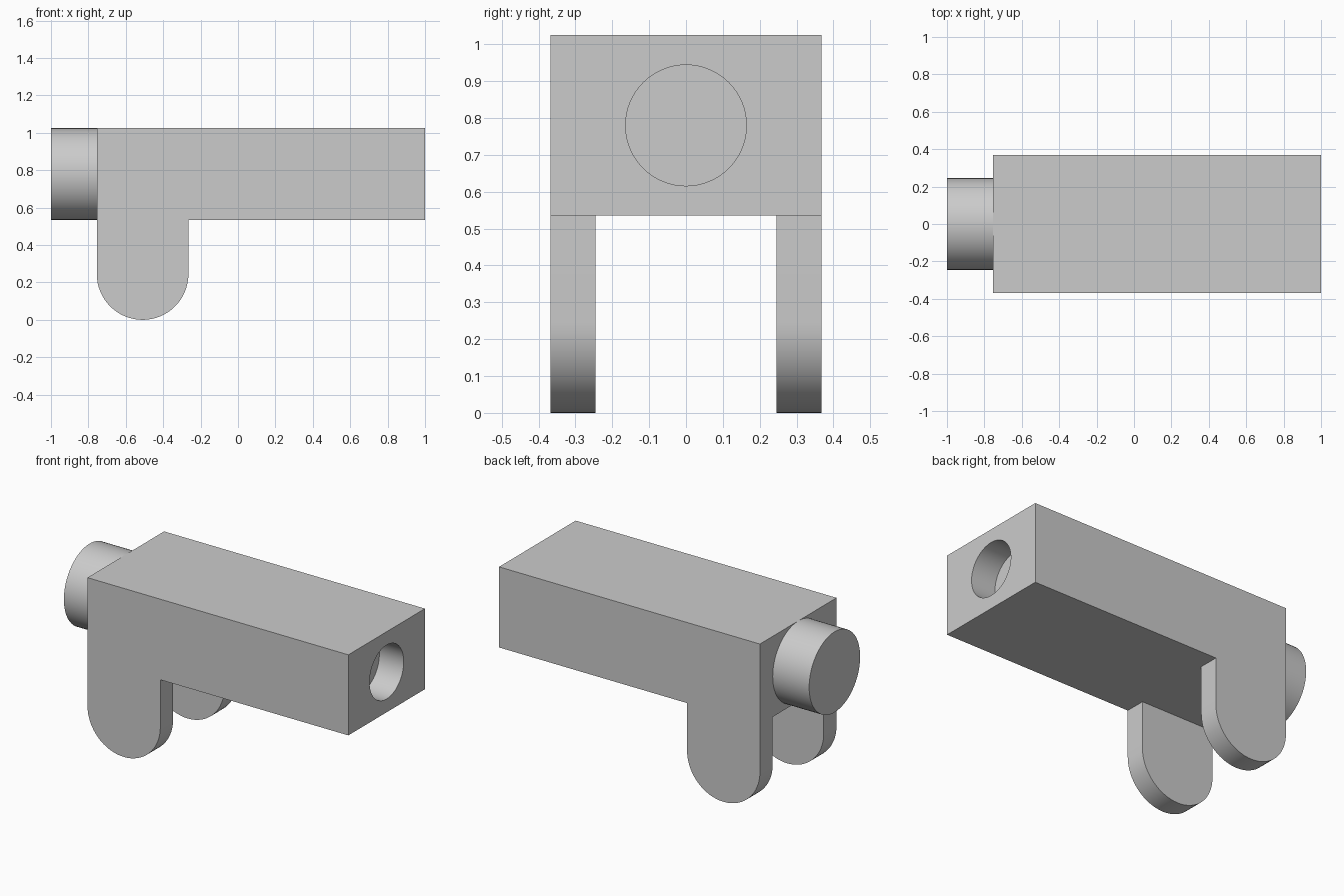
import bpy, bmesh
from math import pi, cos, sin, radians
from mathutils import Matrix

if "Cube" in bpy.data.objects:
    bpy.data.objects.remove(bpy.data.objects["Cube"], do_unlink=True)

# Overall sizes
BACK, FRONT = -0.755, 1.0       # housing ends along x
HALF_W = 0.368                  # housing half width
BOTTOM, TOP = 0.535, 1.025
R = 0.245                       # radius of plug and leg ends
AXIS_Z = (BOTTOM + TOP) / 2
HOLE_R, HOLE_DEPTH = 0.164, 0.164

grey = bpy.data.materials.new("light grey")
grey.use_nodes = True
colour = (0.6, 0.6, 0.6, 1)
grey.diffuse_color = colour
grey.node_tree.nodes["Principled BSDF"].inputs["Base Color"].default_value = colour


def finish(name, bm):
    bmesh.ops.recalc_face_normals(bm, faces=bm.faces)
    mesh = bpy.data.meshes.new(name)
    bm.to_mesh(mesh)
    bm.free()
    mesh.materials.append(grey)
    obj = bpy.data.objects.new(name, mesh)
    bpy.context.collection.objects.link(obj)
    return obj


def prism(name, profile, y0, y1):
    """Extrude an x-z outline along y."""
    bm = bmesh.new()
    face = bm.faces.new([bm.verts.new((x, y0, z)) for x, z in profile])
    ext = bmesh.ops.extrude_face_region(bm, geom=[face])["geom"]
    verts = [v for v in ext if isinstance(v, bmesh.types.BMVert)]
    bmesh.ops.translate(bm, verts=verts, vec=(0, y1 - y0, 0))
    return finish(name, bm)


def rod(name, radius, x0, x1):
    """Cylinder along x on the housing axis."""
    bm = bmesh.new()
    place = Matrix.Translation(((x0 + x1) / 2, 0, AXIS_Z)) @ Matrix.Rotation(pi / 2, 4, "Y")
    bmesh.ops.create_cone(bm, cap_ends=True, segments=64, radius1=radius,
                          radius2=radius, depth=x1 - x0, matrix=place)
    return finish(name, bm)


def combine(target, tool, operation):
    mod = target.modifiers.new(operation.lower(), "BOOLEAN")
    mod.operation, mod.object, mod.solver = operation, tool, "EXACT"
    bpy.context.view_layer.objects.active = target
    bpy.ops.object.modifier_apply(modifier=mod.name)
    bpy.data.objects.remove(tool, do_unlink=True)


# Long rectangular housing
housing = prism("housing", [(BACK, BOTTOM), (FRONT, BOTTOM), (FRONT, TOP), (BACK, TOP)],
                -HALF_W, HALF_W)

# Two round-ended legs, one on each side, joined to the housing
steps = 32
arc = [(BACK + R - R * cos(pi * i / steps), R - R * sin(pi * i / steps))
       for i in range(steps + 1)]
outline = arc + [(BACK + 2 * R, AXIS_Z), (BACK, AXIS_Z)]
for side in (-1, 1):
    leg = prism("leg", outline, side * R, side * HALF_W)
    combine(housing, leg, "UNION")

# Blind round socket in the far end
combine(housing, rod("socket_cutter", HOLE_R, FRONT - HOLE_DEPTH, FRONT + 0.1), "DIFFERENCE")

# Round plug on the other end
plug = rod("plug", R, -1.0, BACK)

for obj in (housing, plug):
    bpy.ops.object.select_all(action="DESELECT")
    obj.select_set(True)
    bpy.context.view_layer.objects.active = obj
    bpy.ops.object.shade_smooth_by_angle(angle=radians(30))
